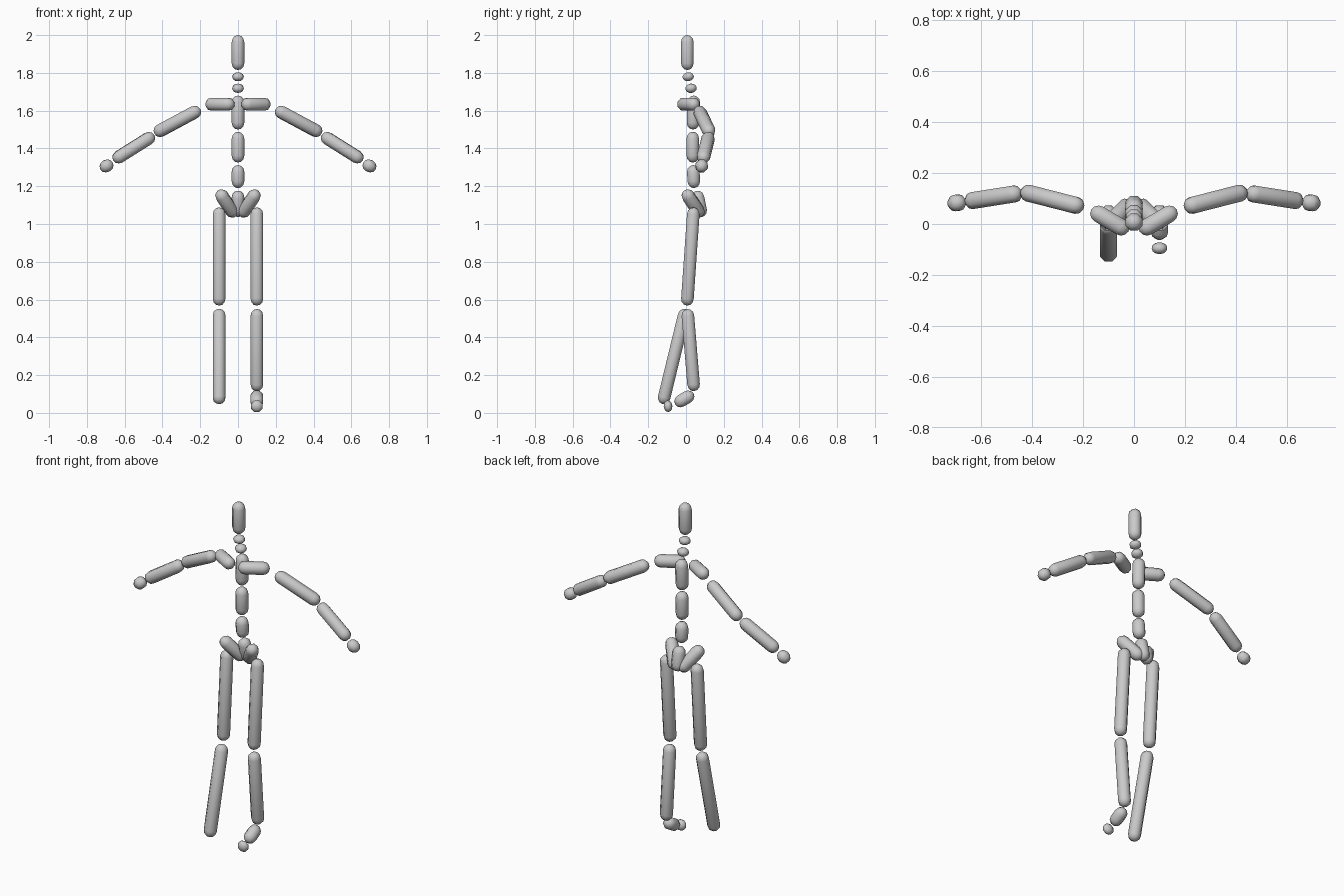
import bpy, bmesh, math
from mathutils import Vector

if "Cube" in bpy.data.objects:
    bpy.data.objects.remove(bpy.data.objects["Cube"])

R = 0.036      # bone radius at the corners of its eight sides
SIDES = 8

grey = bpy.data.materials.new("bone grey")
grey.diffuse_color = (0.6, 0.59, 0.595, 1)
grey.use_nodes = True
grey.node_tree.nodes["Principled BSDF"].inputs["Base Color"].default_value = grey.diffuse_color


def bone(name, tip_a, tip_b, r=R):
    """Smooth eight-sided capsule running from tip to tip."""
    a, b = Vector(tip_a), Vector(tip_b)
    half = (b - a).length / 2
    cap = min(r, half)
    # half profile of one cap, mirrored for the other end
    prof = [(r * math.cos(math.radians(t)), half - cap + cap * math.sin(math.radians(t)))
            for t in (0, 30, 60)]
    if half - cap > 1e-4:
        profile = [(x, -z) for x, z in reversed(prof)] + prof
    else:
        profile = [(x, -z) for x, z in reversed(prof[1:])] + prof
    bm = bmesh.new()
    rings = []
    for x, z in profile:
        rings.append([bm.verts.new((x * math.cos((i + 0.5) * math.tau / SIDES),
                                    x * math.sin((i + 0.5) * math.tau / SIDES), z))
                      for i in range(SIDES)])
    bottom, top = bm.verts.new((0, 0, -half)), bm.verts.new((0, 0, half))
    for i in range(SIDES):
        j = (i + 1) % SIDES
        for lo, hi in zip(rings, rings[1:]):
            bm.faces.new((lo[i], lo[j], hi[j], hi[i]))
        bm.faces.new((bottom, rings[0][j], rings[0][i]))
        bm.faces.new((top, rings[-1][i], rings[-1][j]))
    for f in bm.faces:
        f.smooth = True
    mesh = bpy.data.meshes.new(name)
    bm.to_mesh(mesh)
    bm.free()
    mesh.materials.append(grey)
    ob = bpy.data.objects.new(name, mesh)
    ob.location = (a + b) / 2
    ob.rotation_euler = (b - a).to_track_quat('Z', 'Y').to_euler()
    bpy.context.collection.objects.link(ob)


# Head, neck and spine, top to bottom
bone("head", (0, 0.007, 1.815), (0, 0.007, 2.0))
bone("upper_neck", (0, 0.014, 1.756), (0, 0.009, 1.803), 0.033)
bone("lower_neck", (0, 0.031, 1.694), (0, 0.023, 1.743), 0.033)
bone("chest", (0, 0.036, 1.5), (0, 0.042, 1.68))
bone("mid_spine", (0, 0.036, 1.325), (0, 0.036, 1.488))
bone("lower_spine", (0, 0.043, 1.19), (0, 0.037, 1.312))
bone("pelvis", (0, 0.085, 1.037), (0, 0.056, 1.176))

# Mirrored shoulders, arms, hips and thighs
for side, s in (("left", 1), ("right", -1)):
    bone(side + "_collar", (s * 0.022, -0.03, 1.634), (s * 0.168, 0.057, 1.634))
    bone(side + "_upper_arm", (s * 0.2, 0.066, 1.608), (s * 0.442, 0.128, 1.478))
    bone(side + "_forearm", (s * 0.444, 0.122, 1.472), (s * 0.66, 0.088, 1.336))
    bone(side + "_hand", (s * 0.664, 0.086, 1.327), (s * 0.728, 0.08, 1.288), 0.035)
    bone(side + "_hip", (s * 0.015, 0.082, 1.043), (s * 0.103, -0.006, 1.174))
    bone(side + "_thigh", (s * 0.1, 0.041, 1.088), (s * 0.1, 0.005, 0.568))

# Striding lower legs; only the trailing leg has a foot
bone("right_shin", (-0.1, -0.002, 0.55), (-0.1, -0.124, 0.047))
bone("left_shin", (0.1, 0.007, 0.55), (0.1, 0.043, 0.115))
bone("left_foot", (0.1, 0.04, 0.103), (0.1, -0.058, 0.045))
bone("left_toe", (0.1, -0.072, 0.037), (0.1, -0.118, 0.033), 0.033)
